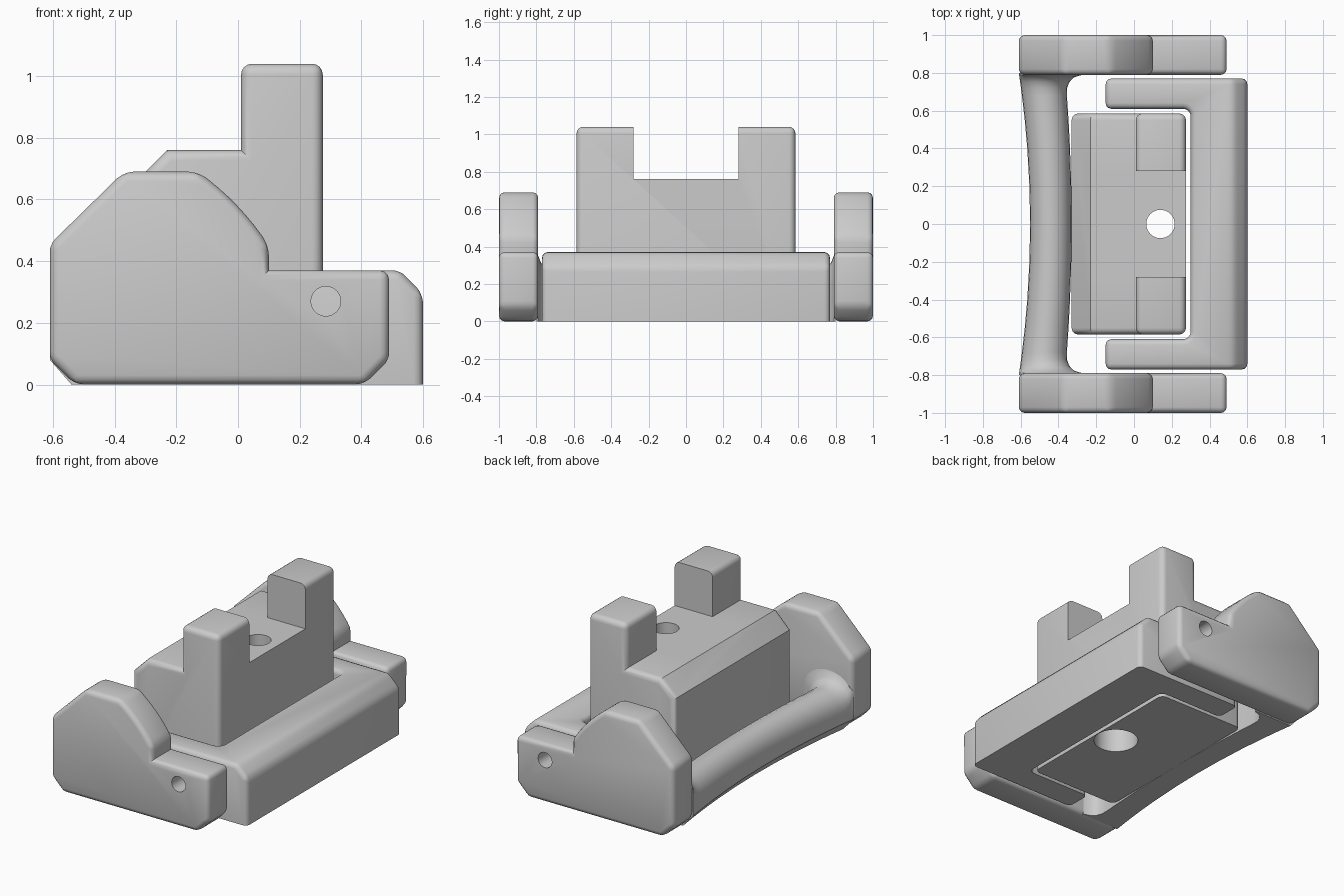
import bpy, bmesh, math
from mathutils import Vector, Matrix

if "Cube" in bpy.data.objects:
    bpy.data.objects.remove(bpy.data.objects["Cube"], do_unlink=True)

grey = bpy.data.materials.new("plain_grey")
grey.use_nodes = True
colour = (0.6, 0.6, 0.6, 1)
grey.diffuse_color = colour
grey.node_tree.nodes["Principled BSDF"].inputs["Base Color"].default_value = colour


def to_object(name, bm):
    bmesh.ops.recalc_face_normals(bm, faces=bm.faces)
    mesh = bpy.data.meshes.new(name)
    bm.to_mesh(mesh)
    bm.free()
    mesh.materials.append(grey)
    ob = bpy.data.objects.new(name, mesh)
    bpy.context.collection.objects.link(ob)
    return ob


def prism(points, start, end, axis):
    """Extrude a flat profile along the y or z axis."""
    place = (lambda a, b, t: (a, t, b)) if axis == "y" else (lambda a, b, t: (a, b, t))
    bm = bmesh.new()
    face = bm.faces.new([bm.verts.new(place(a, b, start)) for a, b in points])
    grown = bmesh.ops.extrude_face_region(bm, geom=[face])["geom"]
    move = Vector(place(0, 0, end - start))
    bmesh.ops.translate(bm, vec=move, verts=[v for v in grown if isinstance(v, bmesh.types.BMVert)])
    bmesh.ops.recalc_face_normals(bm, faces=bm.faces)
    return bm


def bevel(bm, width, segments, rule):
    edges = [e for e in bm.edges if rule(e)]
    bmesh.ops.bevel(bm, geom=edges, offset=width, segments=segments, profile=0.5,
                    affect="EDGES", clamp_overlap=True)


def sharp_convex(e):
    return e.calc_face_angle_signed(0) > math.radians(30)


def on_bottom(e):
    return all(v.co.z < 0.001 for v in e.verts)


def cylinder(name, radius, depth, location, axis="z"):
    bm = bmesh.new()
    bmesh.ops.create_cone(bm, cap_ends=True, segments=40, radius1=radius, radius2=radius, depth=depth)
    if axis == "y":
        bmesh.ops.rotate(bm, verts=bm.verts, matrix=Matrix.Rotation(math.pi / 2, 3, "X"))
    bmesh.ops.translate(bm, verts=bm.verts, vec=location)
    return to_object(name, bm)


def cut(ob, cutters):
    for c in cutters:
        c.hide_render = True
        mod = ob.modifiers.new("cut", "BOOLEAN")
        mod.operation, mod.solver, mod.object = "DIFFERENCE", "EXACT", c
    graph = bpy.context.evaluated_depsgraph_get()
    mesh = bpy.data.meshes.new_from_object(ob.evaluated_get(graph))
    ob.modifiers.clear()
    ob.data = mesh
    for c in cutters:
        bpy.data.objects.remove(c, do_unlink=True)


def smooth(ob, angle=35):
    bpy.ops.object.select_all(action="DESELECT")
    ob.select_set(True)
    bpy.context.view_layer.objects.active = ob
    bpy.ops.object.shade_smooth_by_angle(angle=math.radians(angle))


# Side plates: rounded cheek at the back, low arm at the front, pin hole
arc = []
for i in range(9):
    t = i / 8
    arc.append((0.10 - 0.23 * t - 0.045 * t * (t - 1) * -1 + 0.09 * t * (1 - t),
                0.45 + 0.24 * t + 0.045 * t * (1 - t)))
outline = [(-0.61, 0.08), (-0.53, 0), (0.41, 0), (0.49, 0.08), (0.49, 0.37), (0.10, 0.37)]
outline += arc + [(-0.37, 0.69), (-0.61, 0.455)]
for side, label in ((1, "left"), (-1, "right")):
    bm = prism(outline, 0.79 * side, side, "y")
    bevel(bm, 0.03, 3, lambda e: (sharp_convex(e) or any(abs(f.normal.y) > 0.9 for f in e.link_faces))
          and not (e.calc_face_angle_signed(0) < 0)
          and not all(abs(v.co.z - 0.37) < 0.001 and v.co.x < 0.48 for v in e.verts)
          and not all(abs(v.co.x - 0.10) < 0.001 and v.co.z < 0.38 for v in e.verts))
    plate = to_object(label + "_side_plate", bm)
    cut(plate, [cylinder("pin_cutter", 0.048, 0.6, (0.285, 0.9 * side, 0.27), "y")])
    smooth(plate)

# Back bar: waisted arch section that flares into the side plates
bm = bmesh.new()
rings = []
stations = [0.80, 0.79, 0.775, 0.75, 0.72, 0.68, 0.55, 0.4, 0.2]
stations = [-s for s in stations] + [0] + stations[::-1]
for y in stations:
    waist = 1 - (y / 0.8) ** 2
    u = max(0, min(1, (abs(y) - 0.69) / 0.1))
    flare = 1 - math.sqrt(1 - u * u)
    back = -0.61 + 0.06 * waist
    front = -0.365 + 0.035 * waist + 0.09 * flare
    top = 0.28 + 0.07 * flare
    mid, half = (back + front) / 2, (front - back) / 2
    ring = [(back, 0.08), (back + 0.07, 0), (front, 0)]
    for i in range(13):
        a = math.pi * i / 12
        ring.append((mid + half * math.cos(a), top - 0.13 + 0.13 * math.sin(a)))
    rings.append([bm.verts.new((x, y, z)) for x, z in ring])
for r0, r1 in zip(rings, rings[1:]):
    for i in range(len(r0)):
        j = (i + 1) % len(r0)
        bm.faces.new((r0[i], r0[j], r1[j], r1[i]))
bm.faces.new(rings[0])
bm.faces.new(rings[-1])
smooth(to_object("back_bar", bm), 40)

# Front frame: U shape around the block, wide chamfer on the front upper edge
fillet = [(0.26 + 0.04 * math.sin(a), 0.61 - 0.04 + 0.04 * math.cos(a))
          for a in [math.pi * i / 8 for i in range(5)]]
half = [(0.60, 0.77), (-0.15, 0.77), (-0.15, 0.61)] + fillet
bm = prism(half + [(x, -y) for x, y in reversed(half)], 0, 0.37, "z")
bevel(bm, 0.075, 1, lambda e: all(v.co.x > 0.59 and v.co.z > 0.36 for v in e.verts))
bevel(bm, 0.03, 3, lambda e: not on_bottom(e) and (
    sharp_convex(e) or all(v.co.z > 0.369 for v in e.verts)))
smooth(to_object("front_frame", bm))

# Centre block: two posts with a notch between, stepped hole from top to base
profile = [(-0.33, 0), (0.275, 0), (0.275, 1.04), (0.01, 1.04), (0.01, 0.76), (-0.23, 0.76), (-0.33, 0.66)]
bm = prism(profile, -0.585, 0.585, "y")
bevel(bm, 0.035, 4, lambda e: not on_bottom(e) and sharp_convex(e)
      and not all(v.co.x < 0.02 and v.co.z < 0.77 and abs(v.co.y) < 0.6 and
                  abs(e.verts[0].co.y - e.verts[1].co.y) > 1 for v in e.verts))
block = to_object("centre_block", bm)
notch = to_object("notch_cutter", prism([(-0.5, 0.76), (0.5, 0.76), (0.5, 1.3), (-0.5, 1.3)], -0.28, 0.28, "y"))
cut(block, [notch,
            cylinder("hole_cutter", 0.075, 3, (0.14, 0, 0.5)),
            cylinder("counterbore_cutter", 0.13, 0.5, (0.14, 0, 0))])
smooth(block)
